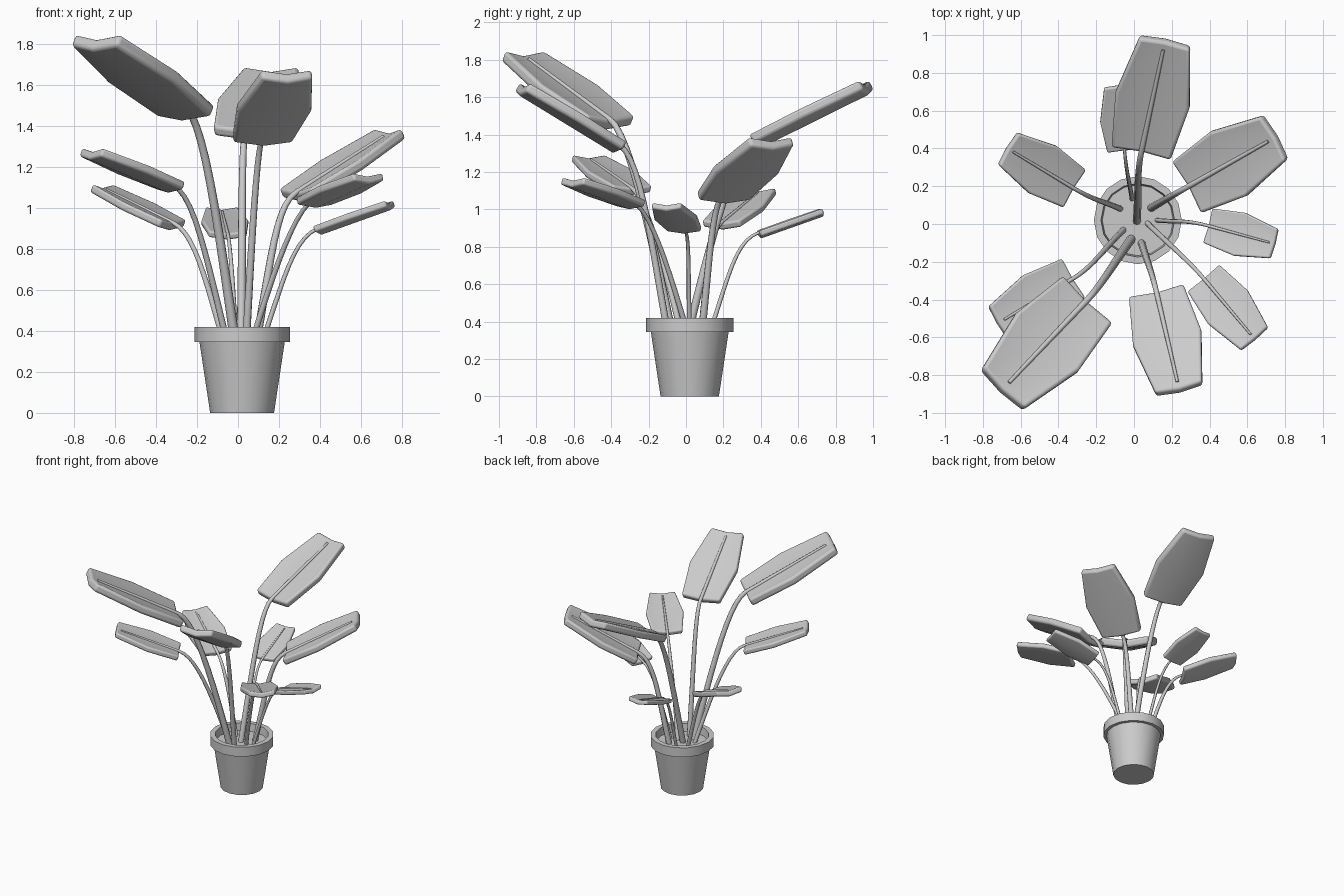
import bpy, bmesh, math
from mathutils import Vector

if "Cube" in bpy.data.objects:
    bpy.data.objects.remove(bpy.data.objects["Cube"])


def finish(ob, angle=35):
    bpy.ops.object.select_all(action='DESELECT')
    ob.select_set(True)
    bpy.context.view_layer.objects.active = ob
    if ob.type == 'CURVE':
        bpy.ops.object.convert(target='MESH')
    bpy.ops.object.shade_smooth_by_angle(angle=math.radians(angle))


def mesh_object(name, bm):
    bmesh.ops.recalc_face_normals(bm, faces=bm.faces)
    me = bpy.data.meshes.new(name)
    bm.to_mesh(me)
    bm.free()
    ob = bpy.data.objects.new(name, me)
    bpy.context.collection.objects.link(ob)
    return ob


def lathe(name, profile, sides, cx, cy):
    bm = bmesh.new()
    rings = [[bm.verts.new((cx + r * math.cos(2 * math.pi * i / sides),
                            cy + r * math.sin(2 * math.pi * i / sides), z))
              for i in range(sides)] for r, z in profile]
    for a, b in zip(rings, rings[1:]):
        for i in range(sides):
            j = (i + 1) % sides
            bm.faces.new((a[i], a[j], b[j], b[i]))
    bm.faces.new(rings[0])
    bm.faces.new(rings[-1])
    finish(mesh_object(name, bm))


def leaf_frame(base, tip):
    d = (tip - base).normalized()
    side = Vector((d.y, -d.x, 0)).normalized()
    return d, side, side.cross(d)


# Thick blade: six-sided outline, slightly folded along the middle
def blade(name, base, tip, w):
    d, side, n = leaf_frame(base, tip)
    t, fold = 0.14 * w, 0.06 * w
    bm = bmesh.new()
    grid = []
    for f, k in ((0, 0.80), (0.48, 1.0), (1, 0.68)):
        c = base.lerp(tip, f)
        row = []
        for s in (-1, 0, 1):
            p = c + side * (s * k * w / 2) + n * (fold / 2 * (1 if s else -1))
            row.append((bm.verts.new(p - n * t / 2), bm.verts.new(p + n * t / 2)))
        grid.append(row)
    for i in range(2):
        for j in range(2):
            quad = (grid[i][j], grid[i][j + 1], grid[i + 1][j + 1], grid[i + 1][j])
            for h in (0, 1):
                bm.faces.new([v[h] for v in quad])
    ring = [grid[0][0], grid[0][1], grid[0][2], grid[1][2],
            grid[2][2], grid[2][1], grid[2][0], grid[1][0]]
    for a, b in zip(ring, ring[1:] + ring[:1]):
        bm.faces.new((a[0], b[0], b[1], a[1]))
    ob = mesh_object(name, bm)
    mod = ob.modifiers.new("round_edges", 'BEVEL')
    mod.width = 0.3 * t
    mod.segments = 3
    mod.limit_method = 'ANGLE'
    mod.angle_limit = math.radians(40)
    finish(ob, 40)


# Tapered stem that carries on as the midrib on top of the blade
def stem(name, root, base, tip, w):
    d, side, n = leaf_frame(base, tip)
    lift = n * (0.045 * w)
    p0, p1 = root, base + lift
    p2 = base.lerp(tip, 0.93) + lift
    h0 = Vector((*p0.xy.lerp(p1.xy, 0.38), p0.z + (p1.z - p0.z) * 0.55))
    h1 = p1 - d * 0.13
    cu = bpy.data.curves.new(name, 'CURVE')
    cu.dimensions = '3D'
    cu.bevel_depth = 0.054 * w
    cu.bevel_resolution = 2
    cu.resolution_u = 10
    cu.use_fill_caps = True
    sp = cu.splines.new('BEZIER')
    sp.bezier_points.add(2)
    data = ((p0, p0 * 2 - h0, h0, 1.0), (p1, h1, p1.lerp(p2, 0.3), 0.68),
            (p2, p1.lerp(p2, 0.7), p2 + d * 0.1, 0.42))
    for bp, (co, hl, hr, r) in zip(sp.bezier_points, data):
        bp.handle_left_type = bp.handle_right_type = 'FREE'
        bp.co, bp.handle_left, bp.handle_right, bp.radius = co, hl, hr, r
    ob = bpy.data.objects.new(name, cu)
    bpy.context.collection.objects.link(ob)
    finish(ob, 60)


# Pot with a thick rim, closed at soil level
lathe("pot", [(0.156, 0), (0.208, 0.345), (0.233, 0.345), (0.233, 0.42),
              (0.195, 0.42), (0.188, 0.36)], 16, 0.02, 0.02)

# Leaves: stem root (x, y), blade base, blade tip, widest width
leaves = {
    "back_tall": ((0.015, 0.015), (0.04, 0.385, 1.365), (0.165, 0.97, 1.655), 0.40),
    "front_left_tall": ((-0.015, -0.08), (-0.255, -0.41, 1.46), (-0.70, -0.88, 1.81), 0.45),
    "front_tall": ((0.04, -0.10), (0.12, -0.365, 1.33), (0.24, -0.88, 1.645), 0.37),
    "back_right": ((0.09, 0.085), (0.29, 0.20, 1.06), (0.75, 0.46, 1.355), 0.39),
    "back_left": ((-0.07, 0.08), (-0.32, 0.19, 0.915), (-0.67, 0.40, 1.09), 0.29),
    "front_left": ((-0.055, -0.03), (-0.325, -0.29, 1.10), (-0.72, -0.525, 1.265), 0.30),
    "right": ((0.12, 0.02), (0.395, -0.01, 0.89), (0.745, -0.105, 1.015), 0.235),
    "front_right": ((0.07, 0.005), (0.37, -0.29, 1.025), (0.64, -0.61, 1.145), 0.275),
    "back": ((-0.01, 0.13), (-0.05, 0.39, 0.865), (-0.08, 0.73, 0.985), 0.23),
}
for key, (root, base, tip, w) in leaves.items():
    base, tip = Vector(base), Vector(tip)
    blade(key + "_leaf", base, tip, w)
    stem(key + "_stem", Vector((*root, 0.35)), base, tip, w)
